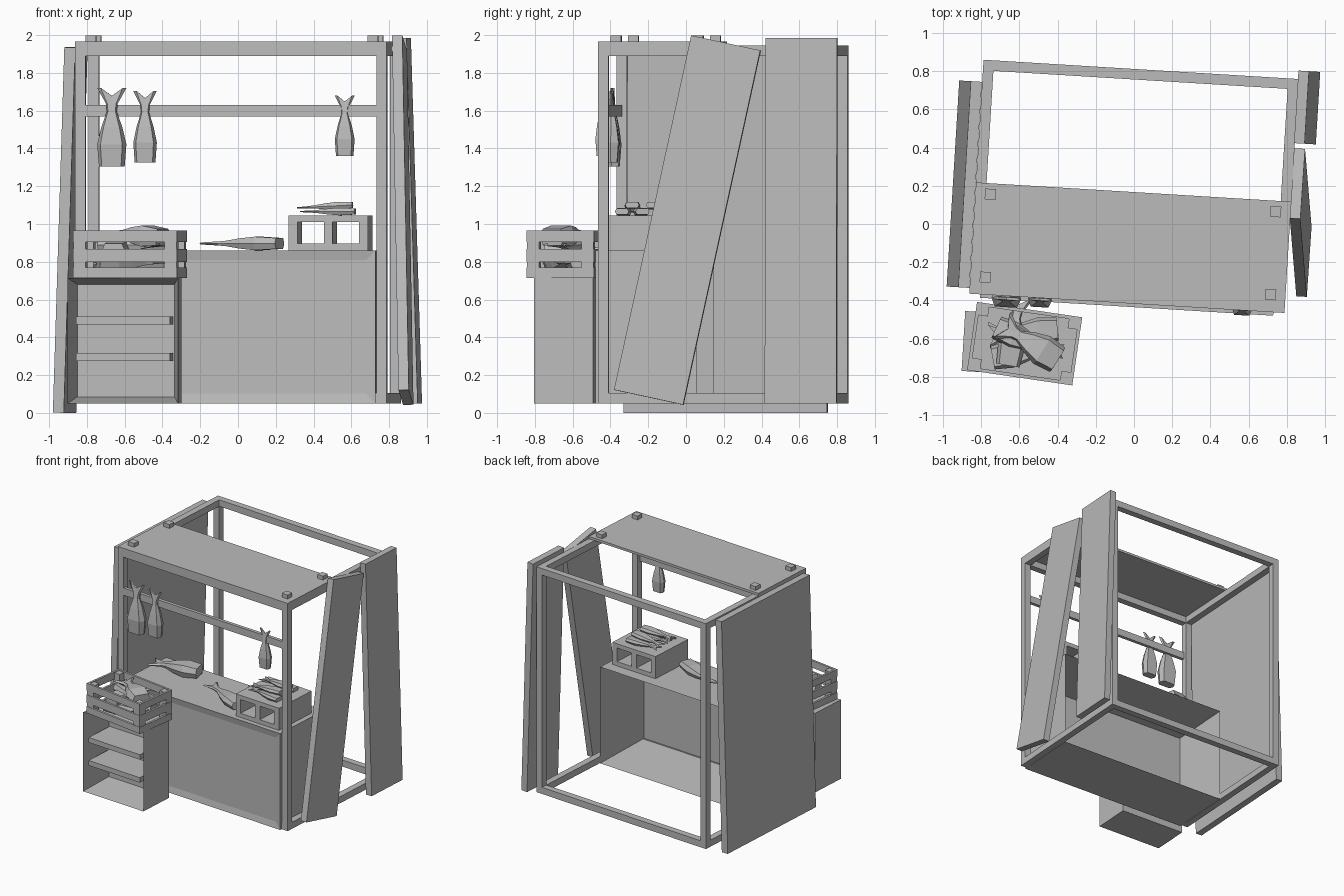
import bpy, bmesh
from math import radians
from mathutils import Matrix, Vector

if "Cube" in bpy.data.objects:
    bpy.data.objects.remove(bpy.data.objects["Cube"])

grey = bpy.data.materials.new("plain_grey")
grey.use_nodes = True
grey.diffuse_color = (0.5, 0.5, 0.5, 1)
grey.node_tree.nodes["Principled BSDF"].inputs["Base Color"].default_value = (0.5, 0.5, 0.5, 1)


def rot(deg, axis):
    return Matrix.Rotation(radians(deg), 4, axis)


def place(x, y, z=0, yaw=0):
    return Matrix.Translation((x, y, z)) @ rot(yaw, "Z")


def finish(name, bm, mat):
    bmesh.ops.recalc_face_normals(bm, faces=bm.faces)
    mesh = bpy.data.meshes.new(name)
    bm.to_mesh(mesh)
    bm.free()
    mesh.materials.append(grey)
    obj = bpy.data.objects.new(name, mesh)
    obj.matrix_world = mat
    bpy.context.collection.objects.link(obj)
    return obj


def add_box(bm, lo, hi):
    lo, hi = Vector(lo), Vector(hi)
    mat = Matrix.Translation((lo + hi) / 2) @ Matrix.Diagonal((*(hi - lo), 1))
    bmesh.ops.create_cube(bm, size=1, matrix=mat)


def boxes(name, mat, spans):
    bm = bmesh.new()
    for lo, hi in spans:
        add_box(bm, lo, hi)
    return finish(name, bm, mat)


def recess(bm, direction, border, depth):
    # Inset the face that points along direction and push it inwards
    bm.normal_update()
    face = max(bm.faces, key=lambda f: f.normal.dot(direction) * f.calc_area())
    bmesh.ops.inset_region(bm, faces=[face], thickness=border)
    bmesh.ops.translate(bm, verts=face.verts, vec=-depth * Vector(direction))


def fish(name, mat, length, width, thick):
    # Cut fish: flat open end at z = 0, forked tail at the top
    section = [(-1, 0), (-.75, 1), (0, 1), (.75, 1), (1, 0), (.75, -1), (0, -1), (-.75, -1)]
    profile = [(0, .88, .8), (.28, 1, 1), (.5, .72, .75), (.7, .34, .4), (.8, .4, .3), (1, 1, .15)]
    bm = bmesh.new()
    rings = []
    for h, w, t in profile:
        rings.append([bm.verts.new((sx * w * width / 2, sy * t * thick / 2,
                                    length * (h - (.1 if h == 1 and sx == 0 else 0))))
                      for sx, sy in section])
    for a, b in zip(rings, rings[1:]):
        for i in range(8):
            j = (i + 1) % 8
            bm.faces.new((a[i], a[j], b[j], b[i]))
    for r in (rings[0], rings[-1]):
        bm.faces.new((r[0], r[1], r[2], r[6], r[7]))
        bm.faces.new((r[2], r[3], r[4], r[5], r[6]))
    finish(name, bm, mat)


def lying(x, y, z, tail_angle, pitch=0):
    return place(x, y, z, tail_angle + 90) @ rot(90 + pitch, "X")


stall = place(0, 0.197, 0, -3.5)
HX, HY, T = 0.826, 0.613, 0.055
Z0, Z1 = 0.05, 1.945

# Open frame of posts and rails
bars = []
for sx in (-1, 1):
    cx = sx * (HX - T / 2)
    for sy in (-1, 1):
        cy = sy * (HY - T / 2)
        bars.append(((cx - T / 2, cy - T / 2, Z0), (cx + T / 2, cy + T / 2, Z1)))
    for z in (Z0, Z1 - T):
        bars.append(((cx - T / 2, T - HY, z), (cx + T / 2, HY - T, z + T)))
for sy in (-1, 1):
    cy = sy * (HY - T / 2)
    for z in (Z0, Z1 - T):
        bars.append(((T - HX, cy - T / 2, z), (HX - T, cy + T / 2, z + T)))
boxes("frame", stall, bars)

# Roof sheet with corner blocks
boxes("roof_panel", stall, [((-HX, -HY, Z1), (HX, -0.03, 1.965))])
boxes("roof_blocks", stall, [((x - .028, y - .028, 1.965), (x + .028, y + .028, 1.997))
                             for x in (-.748, .748) for y in (-.522, -.087)])

# Hanging rail
boxes("hanging_rail", stall, [((T - HX, -HY, 1.57), (HX - T, -.585, 1.63))])


# Boards leaning against both sides
def board(name, x, y, z, size, lean, tilt=0):
    half = Vector(size) / 2
    boxes(name, stall @ Matrix.Translation((x, y, z)) @ rot(lean, "Y") @ rot(tilt, "X"), [(-half, half)])


board("side_panel", -.887, -.043, .968, (.058, 1.08, 1.935), 1.8)
board("standing_board", .879, .467, 1.017, (.055, .38, 1.935), -1.75)
board("tilted_board", .882, -.136, 1.02, (.055, .375, 1.92), -1.8, -12.2)

# Counter: shallow front panel, hollow at the back
bm = bmesh.new()
add_box(bm, (-.768, -.631, .05), (.768, -.095, .86))
recess(bm, (0, -1, 0), .073, .01)
recess(bm, (0, 1, 0), .073, .47)
finish("counter", bm, stall)

# Shelf cabinet, open at the front
cabinet = place(-.60, -.63, 0, -3.5)
bm = bmesh.new()
add_box(bm, (-.293, -.157, .05), (.293, .157, .715))
recess(bm, (0, -1, 0), .05, .27)
finish("cabinet", bm, cabinet)
boxes("cabinet_shelves", cabinet, [((-.25, -.145, z), (.25, .12, z + .042)) for z in (.275, .468)])

# Slatted crate
crate = place(-.572, -.626, 0, -8.3)
cx, cy, w = .278, .18, .018
slats = [((-cx, -cy, .715), (cx, cy, .735))]
for z, h in ((.715, .055), (.80, .067), (.905, .06)):
    for s in (-1, 1):
        y, x = s * (cy - w / 2), s * (cx - w / 2)
        slats.append(((-cx, y - w / 2, z), (cx, y + w / 2, z + h)))
        slats.append(((x - w / 2, w - cy, z), (x + w / 2, cy - w, z + h)))
for sx in (-1, 1):
    for sy in (-1, 1):
        x, y = sx * (cx - .035), sy * (cy - .035)
        slats.append(((x - .032, y - .032, .72), (x + .032, y + .032, .96)))
boxes("crate", crate, slats)

# Hollow block on the counter
block = place(.49, -.225, 0, -3.5)
parts = [((-.21, -.2, z), (.21, .2, z + .036)) for z in (.86, 1.01)]
parts += [((x - .023, -.2, .896), (x + .023, .2, 1.01)) for x in (-.187, 0, .187)]
boxes("hollow_block", block, parts)

# Fish hanging from the rail
for i, (x, y, z, length, width, thick) in enumerate((
        (-.668, -.39, 1.305, .415, .155, .09),
        (-.492, -.395, 1.325, .38, .125, .08),
        (.565, -.445, 1.36, .32, .105, .065))):
    fish(f"hanging_fish_{i + 1}", place(x, y, z, -3.5), length, width, thick)

# Fish lying on the counter
fish("counter_fish_large", lying(-.36, 0, .91, 190), .40, .15, .10)
fish("counter_fish_small", lying(.22, -.31, .897, 154), .44, .13, .072)

# Fish stacked on the block
for i in range(5):
    fish(f"stacked_fish_{i + 1}", lying(.62 - .015 * (i % 2), -.34 + .055 * i, 1.066 + .035 * (i % 2), 172 + 7 * (i % 3), 3 * (i % 2)),
         .29, .085, .04)

# Fish heaped in the crate
for i, (x, y, z, ang) in enumerate(((-.40, -.55, .79, 185), (-.74, -.70, .80, 10),
                                    (-.66, -.74, .86, 80), (-.72, -.54, .89, -25))):
    fish(f"crate_fish_{i + 1}", lying(x, y, z, ang), .36, .14, .09)
fish("crate_fish_top", lying(-.40, -.71, .93, 148, -4), .34, .17, .11)
